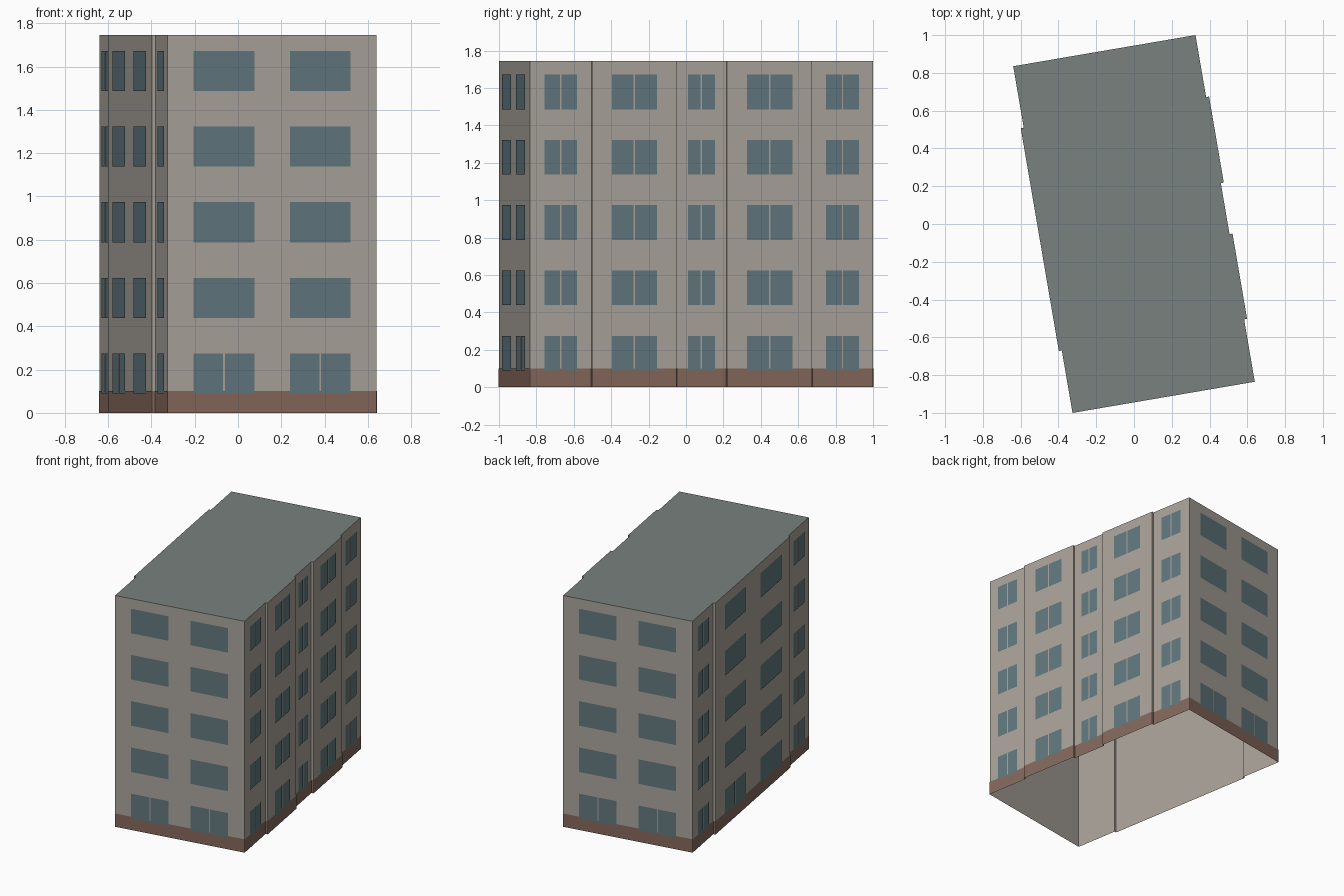
import bpy
from mathutils import Matrix, Vector

if "Cube" in bpy.data.objects:
    bpy.data.objects.remove(bpy.data.objects["Cube"])

ROT = Matrix.Rotation(0.1693, 3, 'Z')     # whole block is turned about 10 degrees
HU, HV, TOP = 0.4895, 0.931, 1.745        # half width, half length, height
BAY = 0.016                               # how far the bays project
FLOORS, PITCH, SILL, WIN_H = 5, 0.349, 0.09, 0.185
PLINTH_H, MULLION = 0.10, 0.008


def material(name, rgb):
    m = bpy.data.materials.new(name)
    m.diffuse_color = (*rgb, 1)
    m.use_nodes = True
    m.node_tree.nodes["Principled BSDF"].inputs["Base Color"].default_value = m.diffuse_color
    return m


def make_object(name, faces, mat):
    """faces: list of lists of points in the block's own frame."""
    verts, index, polys = [], {}, []
    for f in faces:
        poly = []
        for p in f:
            key = tuple(round(c, 5) for c in p)
            if key not in index:
                index[key] = len(verts)
                verts.append(ROT @ Vector(p))
            poly.append(index[key])
        polys.append(poly)
    me = bpy.data.meshes.new(name)
    me.from_pydata(verts, [], polys)
    me.materials.append(mat)
    ob = bpy.data.objects.new(name, me)
    bpy.context.collection.objects.link(ob)


def panel(a, b, t0, t1, z0, z1, out=0.0):
    """Upright rectangle on the wall a-b, from distance t0 to t1, moved outwards."""
    d = (b - a).normalized()
    n = Vector((d.y, -d.x)) * out
    p, q = a + d * t0 + n, a + d * t1 + n
    return [(p.x, p.y, z0), (q.x, q.y, z0), (q.x, q.y, z1), (p.x, p.y, z1)]


# Window layouts per wall: (start fraction, end fraction, which floors are split)
GABLE = [(0.124, 0.415, 'ground'), (0.585, 0.876, 'ground')]
PAIR = [(0.235, 0.765, 'all')]
LONG = [(0.12, 0.40, 'ground'), (0.60, 0.88, 'none')]

# Each side: length breaks along it, bay flags and windows per stretch
L = 2 * HV
sides = [
    ([0, 2 * HU], [0], [GABLE]),
    ([0, 0.335, 0.793, 1.067, 1.529, L], [0, 1, 0, 1, 0], [PAIR] * 5),
    ([0, 2 * HU], [0], [GABLE]),
    ([0, 0.330, 1.527, L], [0, 1, 0], [PAIR, LONG, PAIR]),
]
corners = [Vector(c) for c in ((-HU, -HV), (HU, -HV), (HU, HV), (-HU, HV))]

# Footprint, counterclockwise, with the stepped bays
outline, layouts = [], {}
for i, (breaks, bays, wins) in enumerate(sides):
    a, b = corners[i], corners[(i + 1) % 4]
    d = (b - a).normalized()
    n = Vector((d.y, -d.x))
    for k, bay in enumerate(bays):
        for j in (k, k + 1):
            p = a + d * breaks[j] + n * BAY * bay
            if j == k:
                layouts[len(outline) if not outline or (outline[-1] - p).length > 1e-5
                        else len(outline) - 1] = wins[k]
            if not outline or (outline[-1] - p).length > 1e-5:
                outline.append(p)
if (outline[0] - outline[-1]).length < 1e-5:
    outline.pop()

walls, plinth, windows = [], [], []
for i, a in enumerate(outline):
    b = outline[(i + 1) % len(outline)]
    w = (b - a).length
    walls.append(panel(a, b, 0, w, 0, TOP))
    plinth.append(panel(a, b, 0, w, 0, PLINTH_H, 0.002))
    for f0, f1, split in layouts.get(i, []):
        for floor in range(FLOORS):
            z = SILL + floor * PITCH
            t0, t1 = f0 * w, f1 * w
            if split == 'all' or (split == 'ground' and floor == 0):
                mid = (t0 + t1) / 2
                spans = [(t0, mid - MULLION / 2), (mid + MULLION / 2, t1)]
            else:
                spans = [(t0, t1)]
            windows += [panel(a, b, s, e, z, z + WIN_H, 0.004) for s, e in spans]

# Open-bottomed wall shell, flat roof, brick plinth and window panes
make_object("walls", walls, material("render", (0.40, 0.365, 0.325)))
make_object("roof", [[(p.x, p.y, TOP) for p in outline]],
            material("roofing", (0.19, 0.22, 0.205)))
make_object("plinth", plinth, material("brick", (0.23, 0.14, 0.105)))
make_object("windows", windows, material("glass", (0.12, 0.185, 0.21)))
